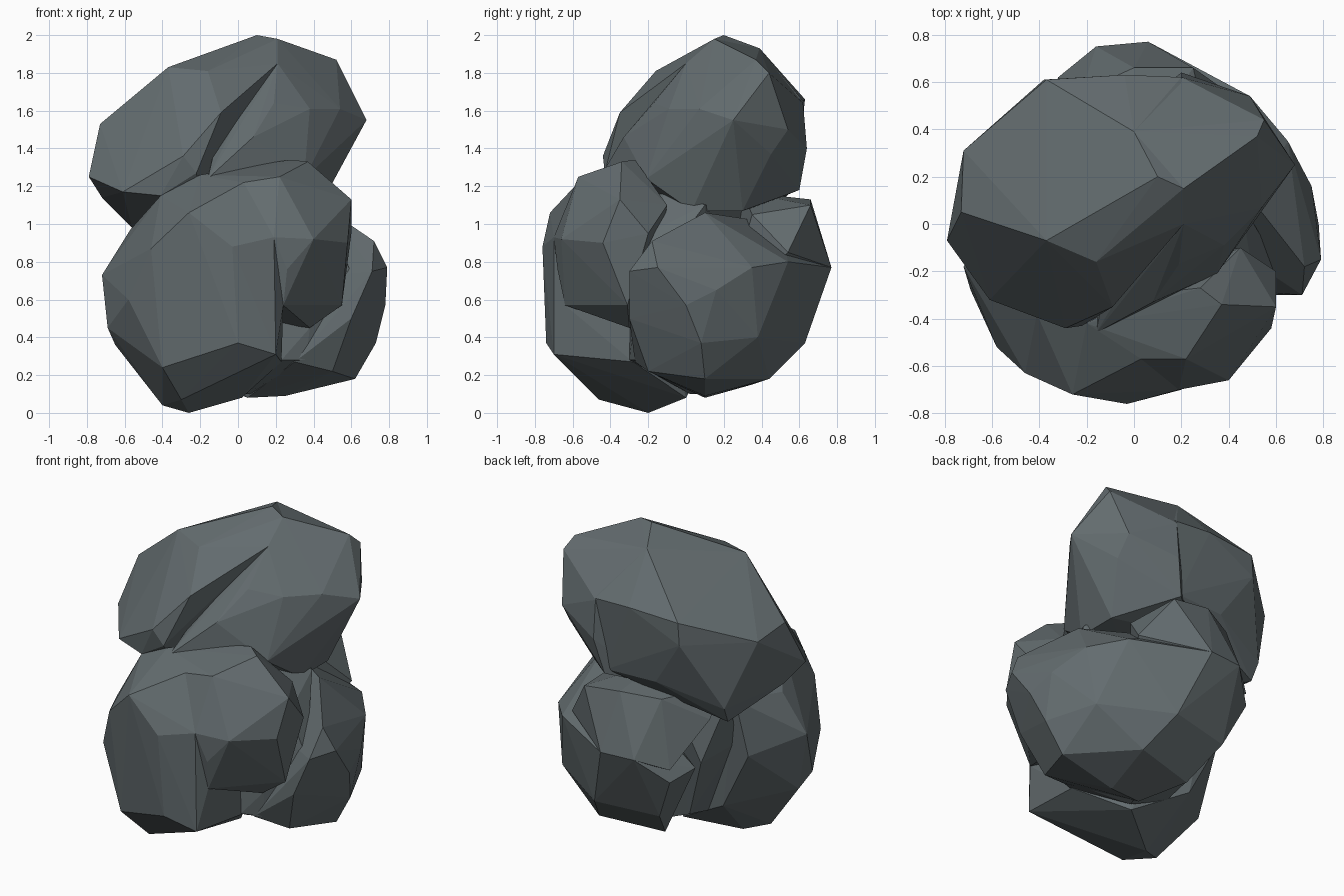
import bpy, bmesh

stone = bpy.data.materials.new("slate grey stone")
stone.diffuse_color = (0.125, 0.15, 0.158, 1)


def boulder(name, pts):
    """Faceted stone: convex hull around a few corner points."""
    bm = bmesh.new()
    for p in pts:
        bm.verts.new(p)
    res = bmesh.ops.convex_hull(bm, input=bm.verts)
    junk = [v for v in res["geom_interior"] if isinstance(v, bmesh.types.BMVert)]
    bmesh.ops.delete(bm, geom=junk, context='VERTS')
    bmesh.ops.recalc_face_normals(bm, faces=bm.faces)
    me = bpy.data.meshes.new(name)
    bm.to_mesh(me)
    bm.free()
    me.materials.append(stone)
    ob = bpy.data.objects.new(name, me)
    bpy.context.collection.objects.link(ob)
    return ob


# Upper boulder, left of the diagonal crease
boulder("top_boulder_left", [
    (.1, .2, 2), (.21, .15, 1.98), (.21, 0, 1.85), (-.16, -.16, 1.81), (-.37, -.07, 1.83),
    (-.09, -.35, 1.59), (-.22, -.43, 1.27), (-.29, -.44, 1.36), (-.61, -.32, 1.17),
    (-.41, -.38, 1.15), (-.79, -.07, 1.25), (-.72, .31, 1.5), (-.73, .05, 1.53),
    (-.37, .61, 1.64), (-.38, .61, 1.5), (0, .39, 1.93), (.2, .62, 1.65),
    (-.04, .63, 1.66), (-.72, .05, 1.14), (-.56, .38, .98), (-.57, .43, 1.08),
    (.15, .58, 1.2), (-.18, .56, 1.2), (-.2, -.3, 1.1)])

# Upper boulder, right of the crease
boulder("top_boulder_right", [
    (.21, .15, 1.98), (.21, 0, 1.85), (.19, -.17, 1.64), (.08, -.33, 1.46),
    (-.16, -.46, 1.24), (.38, -.09, 1.61), (.54, .07, 1.61), (.52, .37, 1.87),
    (.55, .44, 1.8), (.68, .25, 1.55), (.35, -.21, 1.24), (.42, .03, 1.07),
    (.42, .3, 1.07), (.5, .45, 1.37), (.49, .54, 1.5), (.2, .62, 1.64), (.2, .64, 1.4),
    (.15, .6, 1.18), (0, .39, 1.93), (-.1, .4, 1.1), (-.2, -.2, 1.1)])

# Front boulder
boulder("front_boulder", [
    (-.46, -.63, .87), (-.26, -.72, 1.06), (-.03, -.76, .88), (.03, -.57, 1.22),
    (.19, -.7, .93), (.2, -.7, .31), (0, -.74, .37), (-.4, -.6, .24), (-.58, -.52, .6),
    (-.72, -.18, .73), (-.69, -.28, .45), (-.65, -.2, .36), (-.4, -.28, .04),
    (-.26, -.2, .0), (-.3, -.46, .07), (.02, 0, .08), (.23, -.28, .27), (-.57, -.15, .97),
    (-.41, -.38, 1.15), (-.2, -.42, 1.26), (.2, -.3, 1.28), (-.52, .12, .65),
    (-.33, .1, .28), (-.45, .15, 1), (.24, -.64, .57)])

# Shoulder of the front boulder, overhanging the notch
boulder("front_boulder_shoulder", [
    (.03, -.57, 1.22), (.22, -.57, 1.25), (.19, -.7, .93), (.26, -.68, .76),
    (.24, -.64, .57), (.4, -.66, .92), (.58, -.44, .9), (.6, -.35, 1.13), (.6, -.2, .95),
    (.37, -.34, 1.33), (.28, -.27, 1.34), (.55, -.31, .57), (.38, -.3, .45),
    (.45, -.1, 1.1), (0, -.3, 1.3), (0, -.2, .5), (-.2, -.42, 1.26)])

# Rear right boulder
boulder("back_boulder", [
    (.79, -.15, .77), (.78, 0, .57), (.75, .16, .65), (.73, .08, .37), (.62, .1, .18),
    (.72, -.18, .91), (.71, -.3, .75), (.6, -.3, .5), (.62, -.05, .97), (.5, .1, 1.06),
    (.65, .35, .77), (.6, .38, .4), (.49, .54, .8), (.06, .77, .77), (-.16, .75, .77),
    (-.32, .62, .62), (0, .5, 1), (.2, .63, .37), (-.2, .55, .35), (.3, .44, .18),
    (-.1, .35, .15), (.25, .1, .09), (.05, .1, .08), (.3, -.27, .27), (.5, -.2, .22),
    (-.36, .42, .65)])

# Knob on top of the rear boulder
boulder("back_boulder_knob", [
    (.25, .66, 1.1), (0, .66, 1.13), (-.22, .56, 1.1), (.06, .77, .77), (-.16, .75, .77),
    (-.32, .62, .7), (.42, .54, .85), (0, .3, 1.17), (.32, .35, 1.05), (-.42, .36, .95),
    (-.4, .2, 1.1), (.2, .2, .5)])

# Core stone closing the gap between the boulders
boulder("core", [
    (.23, -.3, .28), (.38, -.28, .45), (.36, -.26, .28), (.04, .02, .1), (.1, .15, .1),
    (-.2, .05, .2), (-.2, .25, .25), (-.42, .1, .7), (-.35, .35, .65), (-.45, .2, 1.05),
    (.5, -.2, .95), (.45, .1, 1.1), (.3, -.1, 1.2), (.62, -.2, .7), (-.1, .4, 1.2),
    (0, -.3, 1.2)])
